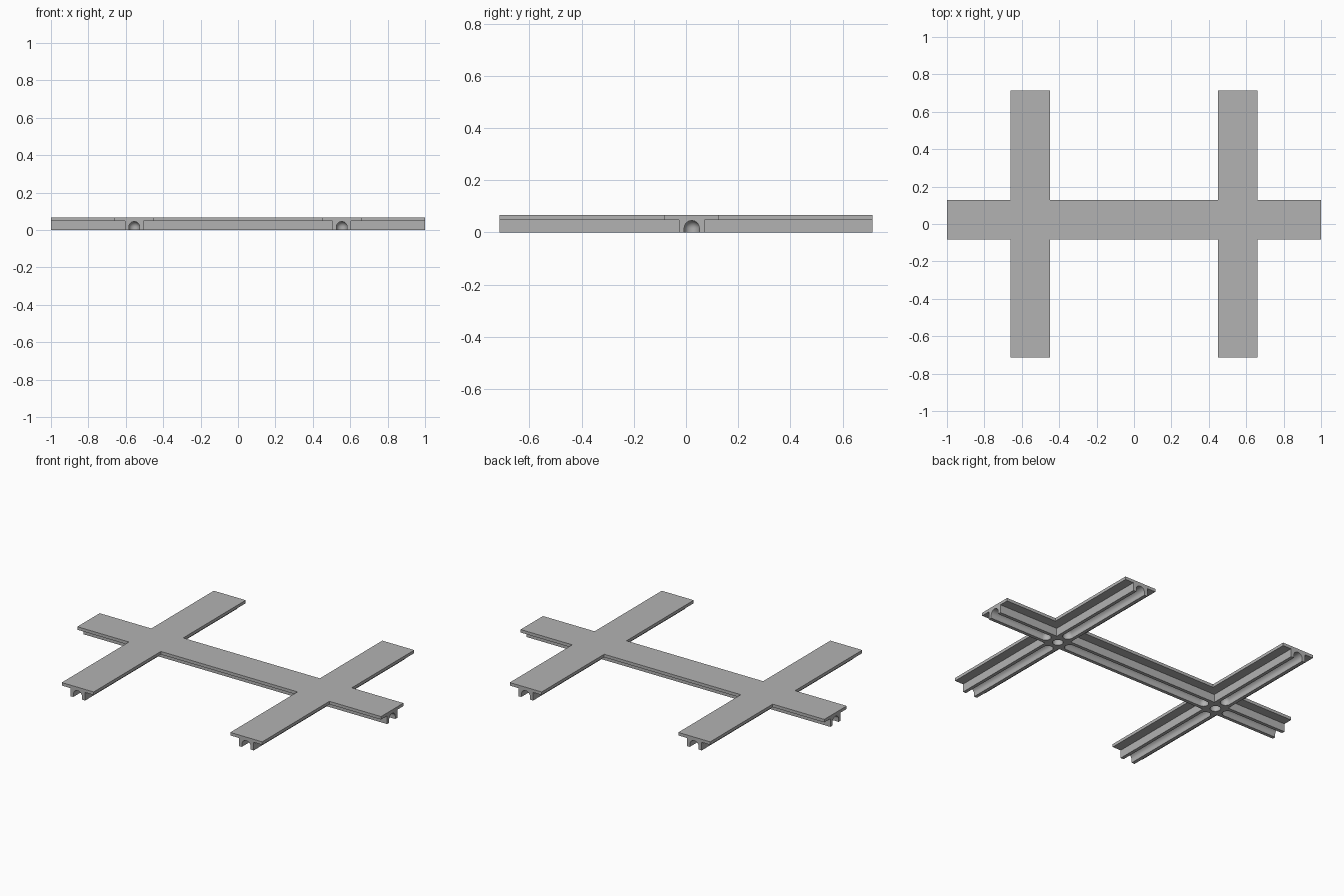
import bpy, bmesh
from mathutils import Matrix, Vector

cube = bpy.data.objects.get("Cube")
if cube:
    bpy.data.objects.remove(cube, do_unlink=True)

BEAM_Y = 0.022             # centre line of the long beam
ARM_X = 0.555              # centre lines of the two cross arms
END_X, END_Y = 1.0, 0.715
DECK_Z, TOP_Z = 0.048, 0.066
GROOVE_R, GROOVE_Z = 0.029, 0.016
TIP = 0.085                # groove start, measured from a crossing

grey = bpy.data.materials.new("plain grey")
grey.use_nodes = True
colour = (0.45, 0.45, 0.45, 1)
grey.diffuse_color = colour
grey.node_tree.nodes["Principled BSDF"].inputs["Base Color"].default_value = colour


def make_object(name, bm):
    bmesh.ops.recalc_face_normals(bm, faces=bm.faces)
    mesh = bpy.data.meshes.new(name)
    bm.to_mesh(mesh)
    bm.free()
    mesh.materials.append(grey)
    obj = bpy.data.objects.new(name, mesh)
    bpy.context.collection.objects.link(obj)
    return obj


def double_cross(name, half, z0, z1):
    """Prism of one long beam crossed by two arms."""
    lo, hi = BEAM_Y - half, BEAM_Y + half
    a, b = ARM_X - half, ARM_X + half
    right = [(a, lo), (a, -END_Y), (b, -END_Y), (b, lo), (END_X, lo),
             (END_X, hi), (b, hi), (b, END_Y), (a, END_Y), (a, hi)]
    # Turn the left half round so the outline stays one loop
    left = [(-x, y) for x, y in reversed(right)]
    bm = bmesh.new()
    face = bm.faces.new([bm.verts.new((x, y, z0)) for x, y in right + left])
    grown = bmesh.ops.extrude_face_region(bm, geom=[face])["geom"]
    verts = [v for v in grown if isinstance(v, bmesh.types.BMVert)]
    bmesh.ops.translate(bm, verts=verts, vec=(0, 0, z1 - z0))
    return make_object(name, bm)


def groove(name, start, end):
    """Round-ended slot cutter, open downwards."""
    bm = bmesh.new()
    for x, y in (start, end):
        for z in (GROOVE_Z, -0.06):
            bmesh.ops.create_uvsphere(bm, u_segments=24, v_segments=16, radius=GROOVE_R,
                                      matrix=Matrix.Translation(Vector((x, y, z))))
    bmesh.ops.remove_doubles(bm, verts=bm.verts, dist=1e-5)
    bmesh.ops.delete(bm, geom=bm.faces[:] + bm.edges[:], context='EDGES_FACES')
    hull = bmesh.ops.convex_hull(bm, input=bm.verts)
    spare = set(hull["geom_interior"] + hull["geom_unused"])
    bmesh.ops.delete(bm, geom=[g for g in spare if isinstance(g, bmesh.types.BMVert)],
                     context='VERTS')
    return make_object(name, bm)


def boolean(target, tool, operation):
    mod = target.modifiers.new(tool.name, 'BOOLEAN')
    mod.object = tool
    mod.operation = operation
    mod.solver = 'EXACT'
    tool.hide_render = True
    bpy.context.view_layer.objects.active = target
    bpy.ops.object.modifier_apply(modifier=mod.name)
    bpy.data.objects.remove(tool, do_unlink=True)


# Flat deck and the narrower rails beneath it
deck = double_cross("deck", 0.105, DECK_Z, TOP_Z)
rails = double_cross("rails", 0.049, 0, DECK_Z)

# Pits at the crossings and grooves along every arm
cutters = [groove("middle_groove", (TIP - ARM_X, BEAM_Y), (ARM_X - TIP, BEAM_Y))]
for s in (-1, 1):
    x = s * ARM_X
    cutters.append(groove("pit", (x, BEAM_Y), (x, BEAM_Y)))
    cutters.append(groove("end_groove", (x + s * TIP, BEAM_Y), (s * (END_X + 0.1), BEAM_Y)))
    for t in (-1, 1):
        cutters.append(groove("arm_groove", (x, BEAM_Y + t * TIP), (x, t * (END_Y + 0.1))))
for cutter in cutters:
    boolean(rails, cutter, 'DIFFERENCE')

# Smooth the grooves only, keeping the edges sharp
for obj in (deck, rails):
    bpy.ops.object.select_all(action='DESELECT')
    obj.select_set(True)
    bpy.context.view_layer.objects.active = obj
    bpy.ops.object.shade_smooth_by_angle(angle=0.6)
